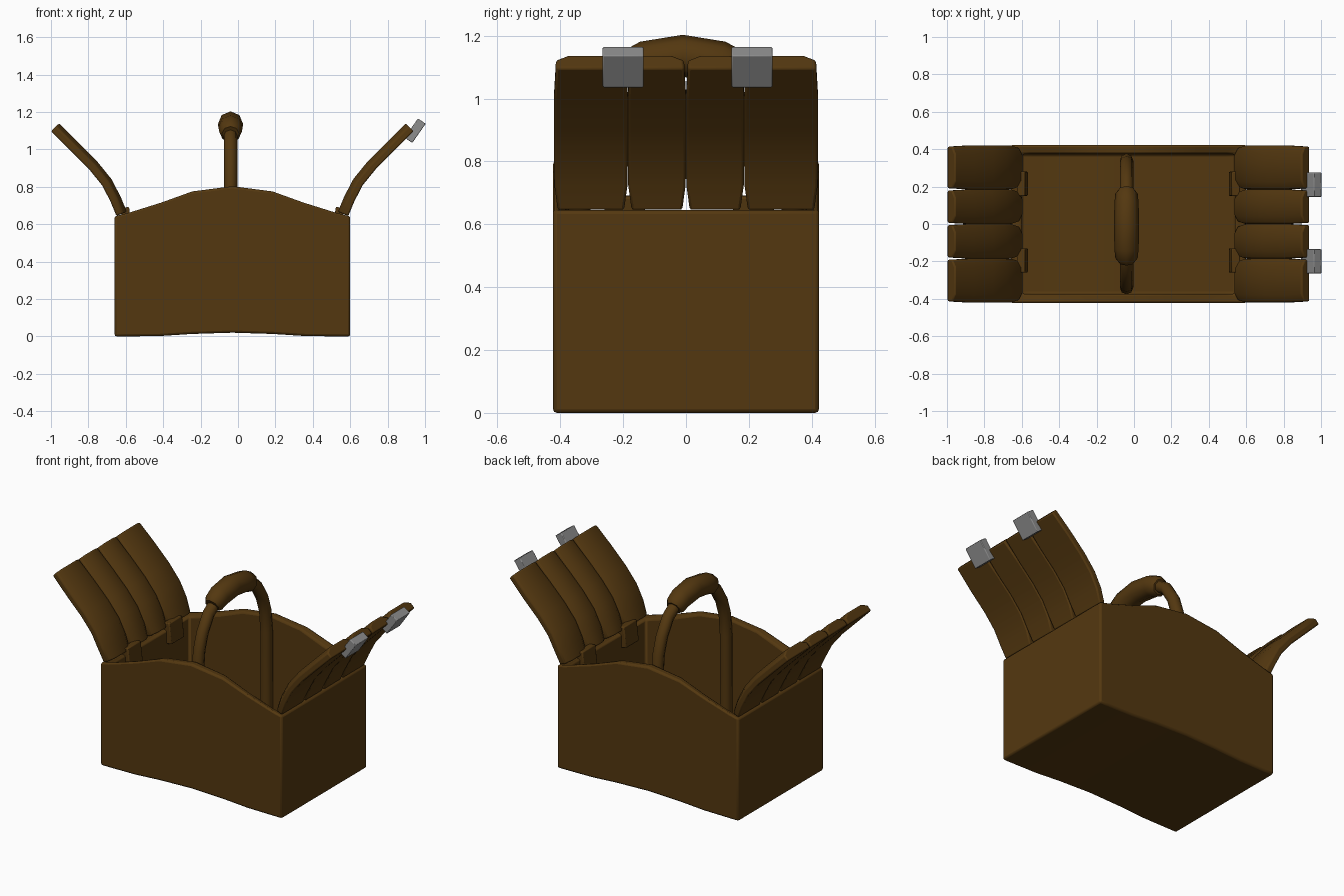
import bpy, bmesh, math
from mathutils import Vector, Matrix

if "Cube" in bpy.data.objects:
    bpy.data.objects.remove(bpy.data.objects["Cube"])

CX = -0.03  # basket centre line in x


def material(name, rgb):
    m = bpy.data.materials.new(name)
    m.diffuse_color = (*rgb, 1)
    m.use_nodes = True
    m.node_tree.nodes["Principled BSDF"].inputs["Base Color"].default_value = m.diffuse_color
    return m


wood = material("brown wood", (0.088, 0.039, 0.005))
metal = material("grey metal", (0.27, 0.27, 0.27))


def finish(name, bm, mat, bevel=0.0, angle=40):
    bmesh.ops.recalc_face_normals(bm, faces=bm.faces)
    me = bpy.data.meshes.new(name)
    bm.to_mesh(me)
    bm.free()
    ob = bpy.data.objects.new(name, me)
    bpy.context.collection.objects.link(ob)
    me.materials.append(mat)
    bpy.context.view_layer.objects.active = ob
    ob.select_set(True)
    if bevel:
        b = ob.modifiers.new("bevel", 'BEVEL')
        b.width, b.segments, b.limit_method = bevel, 2, 'ANGLE'
        b.angle_limit = math.radians(35)
    bpy.ops.object.shade_smooth_by_angle(angle=math.radians(angle))
    ob.select_set(False)
    return ob


def loft(name, rings, mat, bevel=0.0, angle=40):
    """Skin a list of closed rings and cap both ends."""
    bm = bmesh.new()
    vs = [[bm.verts.new(p) for p in r] for r in rings]
    n = len(vs[0])
    for a, b in zip(vs, vs[1:]):
        for i in range(n):
            j = (i + 1) % n
            bm.faces.new((a[i], a[j], b[j], b[i]))
    bm.faces.new(vs[0])
    bm.faces.new(vs[-1])
    return finish(name, bm, mat, bevel, angle)


def box(name, centre, size, mat, tilt=0.0, bevel=0.006):
    bm = bmesh.new()
    mtx = (Matrix.Translation(centre) @ Matrix.Rotation(tilt, 4, 'Y')
           @ Matrix.Diagonal((*size, 1)))
    bmesh.ops.create_cube(bm, size=1, matrix=mtx)
    return finish(name, bm, mat, bevel)


def normals(path):
    """Left-hand normals of a 2D path."""
    out = []
    for i in range(len(path)):
        a = Vector(path[max(i - 1, 0)])
        b = Vector(path[min(i + 1, len(path) - 1)])
        d = (b - a).normalized()
        out.append(Vector((-d.y, d.x)))
    return out


# basket body: open box with arched long walls and slightly arched bottom
half = [(0.63, 0.645, 0.0), (0.57, 0.66, 0.0), (0.39, 0.715, 0.002),
        (0.22, 0.775, 0.013), (0.0, 0.803, 0.02)]
stations = [(-x, t, b) for x, t, b in half] + half[-2::-1]
bm = bmesh.new()
rows = []
for x, top, bot in stations:
    xi = max(-0.57, min(0.57, x * 0.905))
    xo, xi = CX + x, CX + xi
    f = bot + 0.05
    co = [(xo, -.423, bot), (xo, -.423, top), (xi, -.373, top), (xi, -.373, f),
          (xi, .373, f), (xi, .373, top), (xo, .423, top), (xo, .423, bot)]
    rows.append([bm.verts.new(c) for c in co])
for a, b in zip(rows, rows[1:]):
    for i in range(8):
        j = (i + 1) % 8
        bm.faces.new((a[i], a[j], b[j], b[i]))
for r in (rows[0], rows[-1]):
    bm.faces.new((r[0], r[1], r[6], r[7]))
    bm.faces.new((r[1], r[2], r[5], r[6]))
    bm.faces.new((r[2], r[3], r[4], r[5]))
finish("basket_body", bm, wood, 0.012)

# two open lids, each of four curved planks
lid_path = [(0.592, 0.655), (0.625, 0.735), (0.672, 0.825), (0.745, 0.915),
            (0.845, 1.015), (0.948, 1.118)]
lid_n = normals(lid_path)
planks = [(-0.42, -0.185), (-0.185, 0), (0, 0.185), (0.185, 0.42)]
for side, s in (("left", -1), ("right", 1)):
    for k, (y0, y1) in enumerate(planks):
        rings = []
        for i, (p, n) in enumerate(zip(lid_path, lid_n)):
            gap = (0.012, 0.001, 0, 0, 0, 0.006)[i]
            a, b = y0 + gap, y1 - gap
            section = [(a, -.03), (b, -.03), (b, .008),
                       (b - .04, .03), (a + .04, .03), (a, .008)]
            rings.append([(CX + s * (p[0] + n.x * t), y, p[1] + n.y * t)
                          for y, t in section])
        loft(f"{side}_lid_plank_{k + 1}", rings, wood, 0.008)
    # hinge blocks inside the rim
    for k, y in enumerate((-0.195, 0.215)):
        box(f"{side}_hinge_{k + 1}", (CX + s * 0.567, y, 0.625),
            (0.045, 0.13, 0.13), wood, s * 0.12)

# metal clasps on the right lid tip
for k, y in enumerate((-0.2, 0.21)):
    box(f"clasp_{k + 1}", (0.947, y, 1.1), (0.05, 0.13, 0.125), metal,
        math.radians(35), 0.004)


def tube(name, path, radii):
    """Eight-sided tube along a path in the y-z plane."""
    rings = []
    for p, n, r in zip(path, normals(path), radii):
        ring = []
        for i in range(8):
            a = math.tau * i / 8
            c, q = r * math.cos(a), r * math.sin(a)
            ring.append((-0.04 + q, p[0] + n.x * c, p[1] + n.y * c))
        rings.append(ring)
    return loft(name, rings, wood, 0, 50)


# handle arch and thicker grip
arc = [(0.34, 0.06), (0.34, 0.72), (0.328, 0.85), (0.295, 0.95),
       (0.235, 1.045), (0.15, 1.105), (0.0, 1.135)]
arc = arc + [(-y, z) for y, z in arc[-2::-1]]
tube("handle", arc, [0.036] * len(arc))
grip = [(0.19, 1.083), (0.172, 1.093), (0.12, 1.118), (0.0, 1.136)]
grip = grip + [(-y, z) for y, z in grip[-2::-1]]
grip = [(y - 0.01, z) for y, z in grip]
tube("handle_grip", grip, [0.046, 0.06, 0.065, 0.067, 0.065, 0.06, 0.046])
